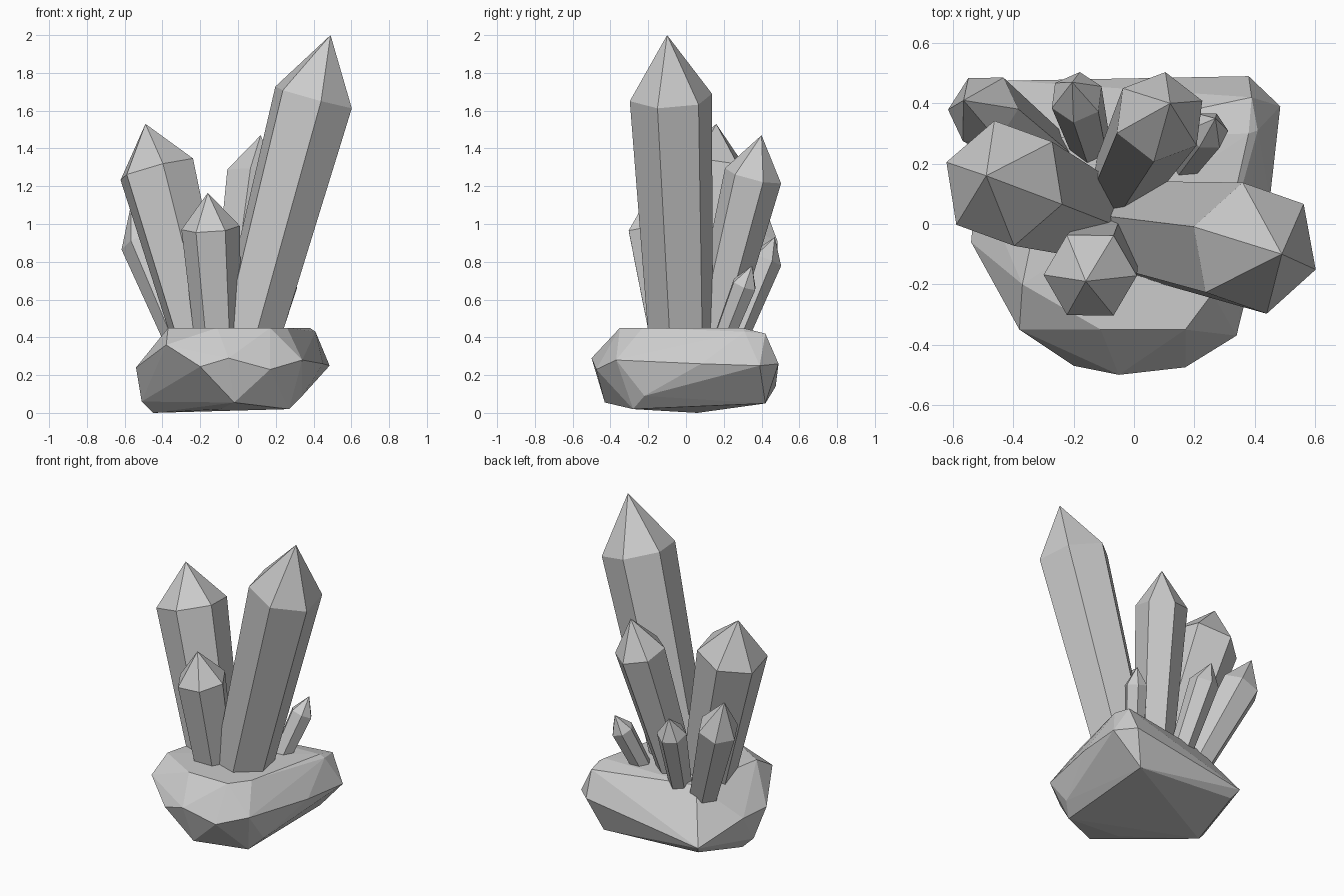
import bpy, bmesh
from math import cos, sin, radians, pi
from mathutils import Vector

if "Cube" in bpy.data.objects:
    bpy.data.objects.remove(bpy.data.objects["Cube"])


def finish(bm, name):
    bmesh.ops.recalc_face_normals(bm, faces=bm.faces)
    mesh = bpy.data.meshes.new(name)
    bm.to_mesh(mesh)
    bm.free()
    obj = bpy.data.objects.new(name, mesh)
    bpy.context.collection.objects.link(obj)
    return obj


def crystal(name, foot, shoulder, tip, r_foot, r_top, turn):
    """Tapered six-sided prism with a pointed tip, leaning from foot to shoulder."""
    foot, shoulder, tip = Vector(foot), Vector(shoulder), Vector(tip)
    axis = (shoulder - foot).normalized()
    foot = foot - axis * 0.14          # sink the foot into the rock
    ref = Vector((cos(radians(turn)), sin(radians(turn)), 0))
    u = (ref - axis * ref.dot(axis)).normalized()
    v = axis.cross(u)
    bm = bmesh.new()
    rings = []
    for centre, r in ((foot, r_foot), (shoulder, r_top)):
        rings.append([bm.verts.new(centre + r * (u * cos(i * pi / 3) + v * sin(i * pi / 3)))
                      for i in range(6)])
    low, high = rings
    apex = bm.verts.new(tip)
    bm.faces.new(low[::-1])
    for i in range(6):
        j = (i + 1) % 6
        bm.faces.new((low[i], low[j], high[j], high[i]))
        bm.faces.new((high[i], high[j], apex))
    return finish(bm, name)


# Rock base: convex faceted boulder
rock_points = [
    # top rim
    (-.37, -.20, .45), (-.11, -.35, .45), (.17, -.35, .45), (.26, -.23, .45),
    (.38, .30, .45), (.39, .42, .42), (.41, .31, .43), (-.27, .28, .44),
    # widest ring
    (-.54, -.06, .24), (-.38, -.35, .36), (-.20, -.47, .245), (-.05, -.50, .29),
    (.17, -.475, .23), (.34, -.37, .28), (.45, .08, .26), (.485, .39, .25),
    (.38, .49, .26), (-.42, .475, .14), (-.52, .15, .24),
    # underside
    (-.51, .03, .06), (-.45, .06, 0), (-.09, -.25, .02), (-.02, -.43, .055),
    (.27, -.28, .02), (.34, -.22, .09), (.30, .42, .05), (-.39, .43, .09),
]
bm = bmesh.new()
for p in rock_points:
    bm.verts.new(p)
bmesh.ops.convex_hull(bm, input=bm.verts)
loose = [v for v in bm.verts if not v.link_faces]
bmesh.ops.delete(bm, geom=loose, context='VERTS')
finish(bm, "rock_base")

# Crystals: foot, shoulder centre, tip, foot radius, shoulder radius, turn
crystals = {
    "tall_crystal": ((.07, -.03, .45), (.40, -.08, 1.67), (.49, -.10, 2.0), .17, .222, 40),
    "left_crystal": ((-.21, .05, .45), (-.43, .135, 1.29), (-.49, .16, 1.53), .155, .212, 39),
    "front_crystal": ((-.11, -.09, .45), (-.145, -.17, .98), (-.16, -.19, 1.165), .12, .155, 0),
    "back_crystal": ((-.03, .15, .45), (.085, .355, 1.255), (.12, .40, 1.47), .11, .155, 23),
    "back_left_crystal": ((-.32, .25, .45), (-.50, .38, .91), (-.565, .41, 1.11), .09, .125, 58),
    "small_back_crystal": ((-.15, .28, .45), (-.19, .42, .81), (-.205, .47, .93), .065, .09, 25),
    "small_right_crystal": ((.18, .22, .45), (.245, .31, .68), (.27, .35, .78), .055, .07, 5),
}
for name, spec in crystals.items():
    crystal(name, *spec)
